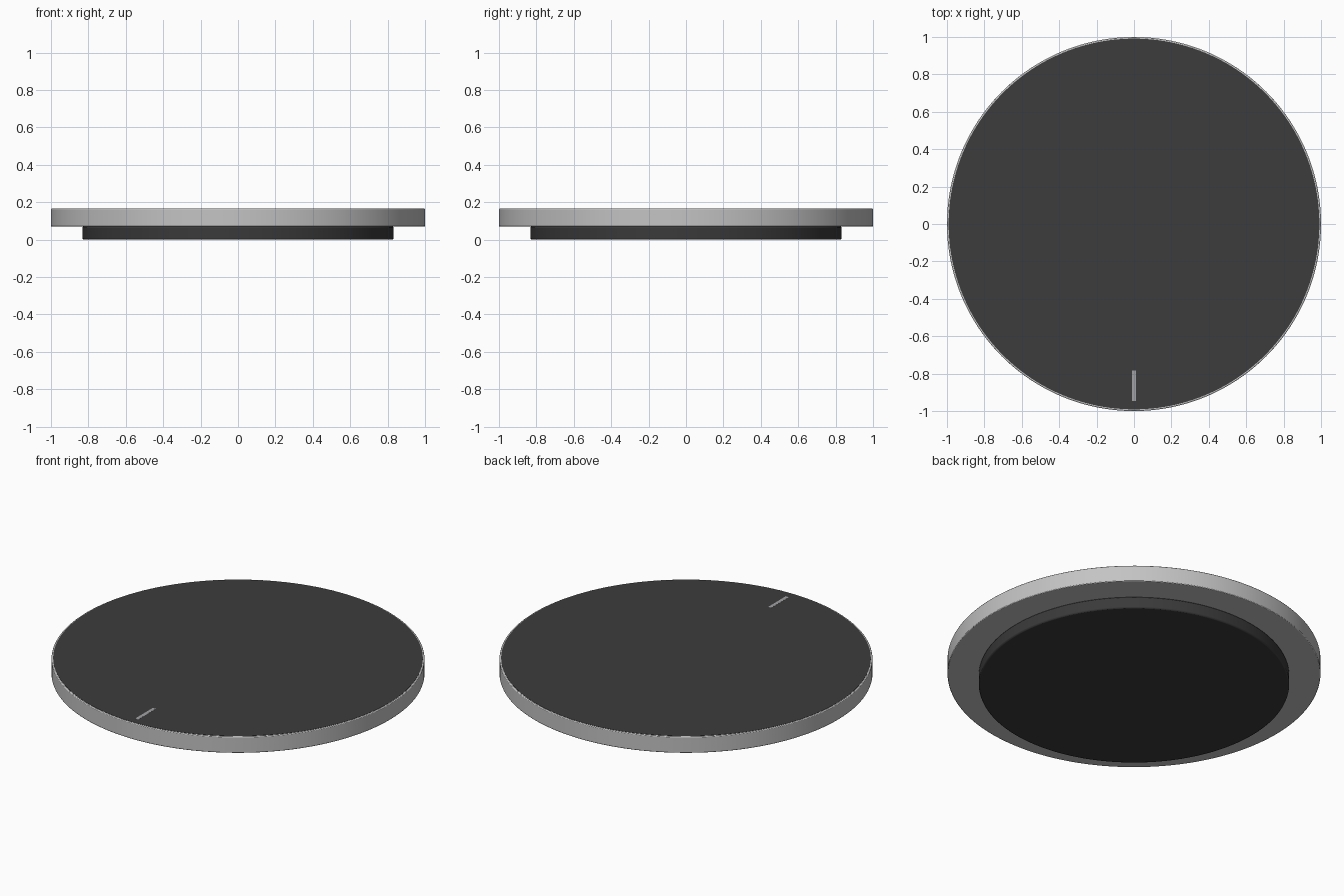
import bpy, math

if "Cube" in bpy.data.objects:
    bpy.data.objects.remove(bpy.data.objects["Cube"])

def material(name, rgb):
    m = bpy.data.materials.new(name)
    m.diffuse_color = (*rgb, 1)
    m.use_nodes = True
    m.node_tree.nodes["Principled BSDF"].inputs["Base Color"].default_value = m.diffuse_color
    return m

silver = material("silver metal", (0.55, 0.55, 0.55))
black = material("black rubber", (0.042, 0.042, 0.042))
charcoal = material("charcoal surface", (0.045, 0.045, 0.045))
pale = material("pale grey mark", (0.36, 0.36, 0.38))

def disc(name, r, z0, z1, mat, bevel):
    bpy.ops.mesh.primitive_cylinder_add(vertices=192, radius=r, depth=z1 - z0,
                                        location=(0, 0, (z0 + z1) / 2))
    o = bpy.context.object
    o.name = name
    o.data.materials.append(mat)
    if bevel:
        b = o.modifiers.new("soft_edge", 'BEVEL')
        b.width, b.segments = bevel, 2
        b.limit_method, b.angle_limit = 'ANGLE', math.radians(40)
    bpy.ops.object.shade_smooth_by_angle(angle=math.radians(30))
    return o

# Rubber foot, metal platter and its dark top surface
disc("foot", 0.832, 0.0, 0.07, black, 0.007)
disc("platter", 1.0, 0.07, 0.166, silver, 0.004)
disc("top_surface", 0.991, 0.160, 0.167, charcoal, 0)

# Thin pointer mark near the front edge
bpy.ops.mesh.primitive_cube_add(size=1, location=(0, -0.865, 0.1670))
mark = bpy.context.object
mark.name = "pointer_mark"
mark.dimensions = (0.02, 0.165, 0.001)
mark.data.materials.append(pale)
